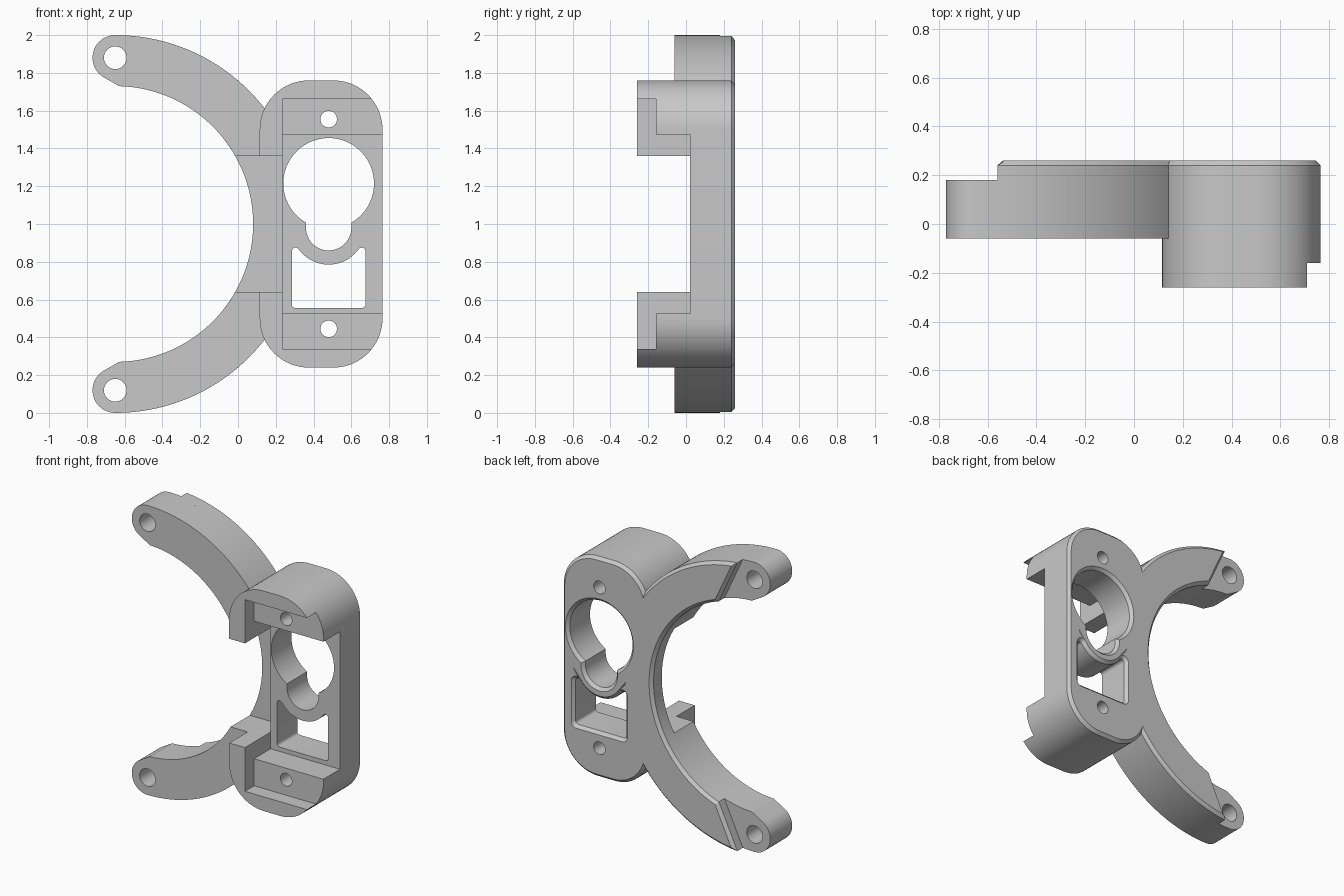
import bpy, bmesh
from math import sin, cos, radians
from mathutils import Vector

cube = bpy.data.objects.get("Cube")
if cube:
    bpy.data.objects.remove(cube, do_unlink=True)

grey = bpy.data.materials.new("plain grey")
grey.use_nodes = True
COLOUR = (0.58, 0.58, 0.58, 1)
grey.diffuse_color = COLOUR
grey.node_tree.nodes["Principled BSDF"].inputs["Base Color"].default_value = COLOUR


def arc(cx, cz, r, a0, a1, n):
    """Points on an arc in the x-z plane, angles in degrees."""
    angles = [radians(a0 + (a1 - a0) * i / n) for i in range(n + 1)]
    return [(cx + r * cos(a), cz + r * sin(a)) for a in angles]


def flip(points):
    """Mirror an outline about the mid height."""
    return [(x, 2 - z) for x, z in reversed(points)]


def clean(outline):
    """Drop repeated points."""
    pts = []
    for p in map(Vector, outline):
        if not pts or (p - pts[-1]).length > 1e-4:
            pts.append(p)
    if (pts[0] - pts[-1]).length < 1e-4:
        pts.pop()
    return pts


def inset(pts, d):
    """Move an outline to its left by d with mitred corners."""
    out = []
    for i, p in enumerate(pts):
        a = (p - pts[i - 1]).normalized()
        b = (pts[(i + 1) % len(pts)] - p).normalized()
        n1, n2 = Vector((-a.y, a.x)), Vector((-b.y, b.x))
        out.append(p + (n1 + n2) * d / (1 + n1.dot(n2)))
    return out


def prism(name, outline, layers, flared=(), plain=()):
    """Stack a counter-clockwise outline with holes along y.

    Each layer is (y, inset); flared holes widen with the inset, plain ones do not.
    """
    loops = [(clean(outline), 1)]
    loops += [(clean(hole[::-1]), 1) for hole in flared]
    loops += [(clean(hole[::-1]), 0) for hole in plain]
    bm = bmesh.new()
    front, back = [], []
    for pts, scale in loops:
        rings = [[bm.verts.new((p.x, y, p.y)) for p in inset(pts, d * scale)]
                 for y, d in layers]
        for lo, hi in zip(rings, rings[1:]):
            for i in range(len(pts)):
                bm.faces.new((lo[i], lo[i - 1], hi[i - 1], hi[i]))
        for ring, edges in ((rings[0], front), (rings[-1], back)):
            edges += [bm.edges.get((ring[i - 1], ring[i])) for i in range(len(ring))]
    for edges, side in ((front, -1), (back, 1)):
        fill = bmesh.ops.triangle_fill(bm, use_beauty=True, use_dissolve=False,
                                       edges=edges, normal=(0, side, 0))
        for item in fill["geom"]:
            if isinstance(item, bmesh.types.BMFace):
                item.normal_update()
                if item.normal.y * side < 0:
                    item.normal_flip()
    mesh = bpy.data.meshes.new(name)
    bm.to_mesh(mesh)
    bm.free()
    mesh.materials.append(grey)
    obj = bpy.data.objects.new(name, mesh)
    bpy.context.collection.objects.link(obj)
    bpy.ops.object.select_all(action='DESELECT')
    obj.select_set(True)
    bpy.context.view_layer.objects.active = obj
    bpy.ops.object.shade_smooth_by_angle(angle=radians(25))


# Depths: ledges, plate front, thinned middle, arm end step, chamfer and back
FRONT, LEDGE, PLATE, WEB, STEP = -0.26, -0.16, 0.02, 0.15, 0.18
CHAMFERED = [(WEB, 0), (0.24, 0), (0.26, 0.02)]
LEFT, RIGHT, WALL, R = 0.115, 0.765, 0.235, 0.26
PRONG = 1.36

# Rounded block outlines
top_right = arc(RIGHT - R, 1.5, R, 0, 90, 16)
top_left = arc(LEFT + R, 1.5, R, 90, 180, 16)
top = top_right + top_left
block = top + flip(top)
notch = [(LEFT, PRONG), (WALL, PRONG)]
notched = top + notch + flip(top + notch)

# Holes through the block
MX = 0.48
keyhole = arc(MX, 1.215, 0.24, -60, 240, 56) + arc(MX, 0.98, 0.12, 180, 360, 28)
window = (arc(0.305, 0.575, 0.02, 180, 270, 5) + arc(0.655, 0.575, 0.02, 270, 360, 5)
          + arc(0.655, 0.855, 0.02, 0, 144.5, 8)
          + arc(MX, 0.98, 0.195, -35.5, -144.5, 24)
          + arc(0.305, 0.855, 0.02, 35.5, 180, 8))
screw = arc(MX, 1.555, 0.044, 0, 360, 32)
openings = dict(flared=[keyhole, window], plain=[screw, flip(screw)])

prism("back_plate", block, CHAMFERED, **openings)
prism("front_plate", notched, [(PLATE, 0), (WEB, 0)], **openings)

# Clamp blocks: a screw ledge behind a raised rim with a prong
ledge = [(WALL, PRONG), (WALL, 1.475), (RIGHT, 1.475)] + top + notch[:1]
rim = ([(WALL, PRONG), (WALL, 1.662)] + arc(RIGHT - R, 1.5, R, 38.5, 90, 12)
       + top_left + notch[:1])

# Curved arm: full ends in front, stepped and chamfered crescent behind
CX, INNER = -0.65, 0.73
arm_half = (arc(CX, 1, 1, 32, 90, 36) + arc(CX, 1.88, 0.12, 90, 240, 20)
            + arc(CX, 1, INNER, 88.4, 29.55, 36) + [(0.2, PRONG)])
arm_hole = arc(CX, 1.88, 0.06, 0, 360, 32)
crescent = (arc(CX, 1, 1, 32, 84.84, 36) + arc(CX, 1, INNER, 71.6, -71.6, 72)
            + arc(CX, 1, 1, -84.84, -32, 36))
prism("arm_back", crescent, CHAMFERED)

for side, place in (("upper", list), ("lower", flip)):
    prism(side + "_ledge", place(ledge), [(LEDGE, 0), (PLATE, 0)], plain=[place(screw)])
    prism(side + "_rim", place(rim), [(FRONT, 0), (LEDGE, 0)])
    prism(side + "_arm", place(arm_half), [(-0.06, 0), (STEP, 0)], plain=[place(arm_hole)])
